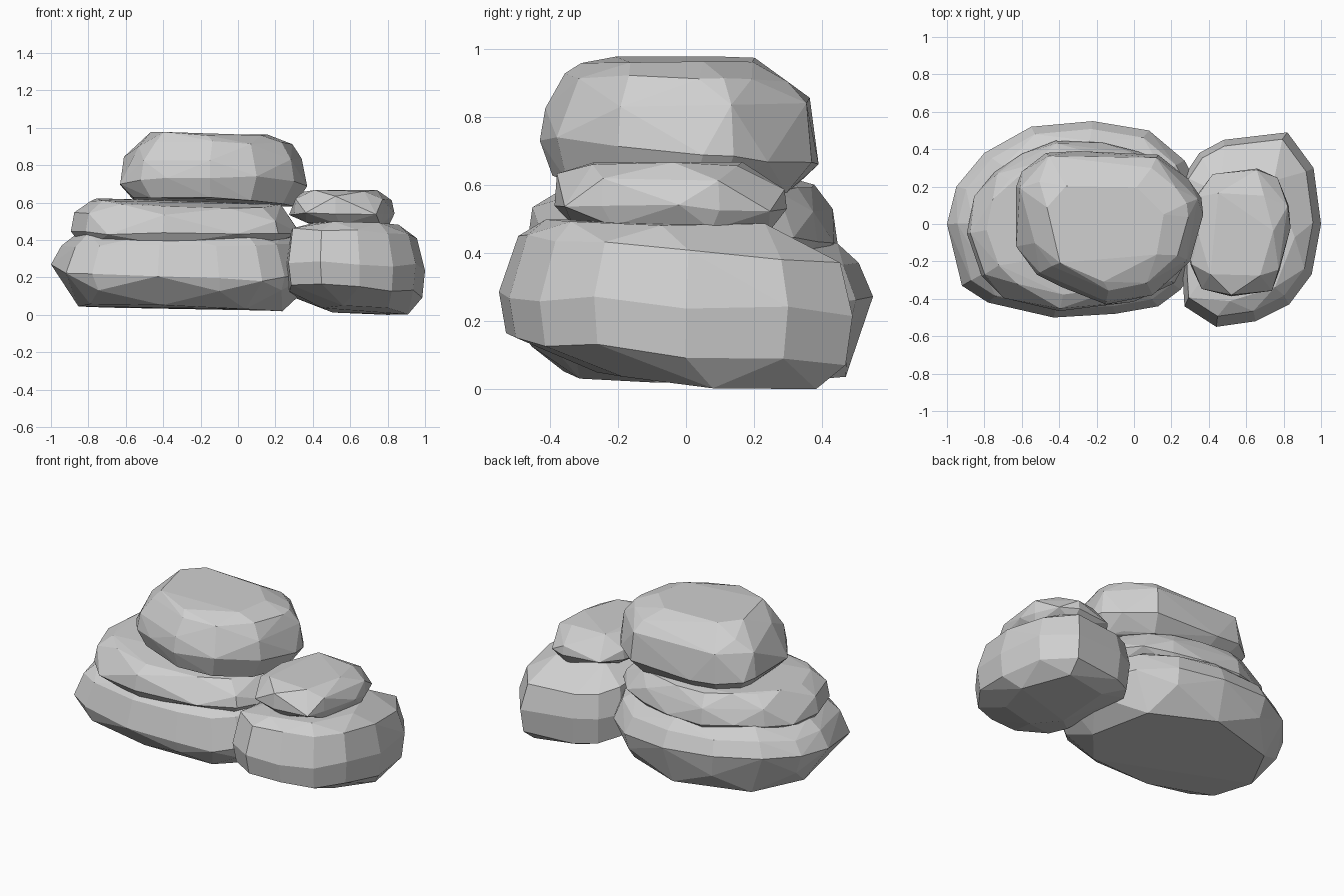
import bpy, bmesh, random
from mathutils import Vector

random.seed(4)
cube = bpy.data.objects.get("Cube")
if cube:
    bpy.data.objects.remove(cube, do_unlink=True)

stone = bpy.data.materials.new("stone_grey")
stone.use_nodes = True
grey = (0.63, 0.63, 0.63, 1)
stone.diffuse_color = grey
stone.node_tree.nodes["Principled BSDF"].inputs["Base Color"].default_value = grey


def rock(name, outline, levels, jitter=0.012):
    """Faceted boulder: the plan outline repeated at several levels, wrapped in a hull.
    level = (z, scale, shift x, shift y, slope x, slope y, every nth outline point)"""
    bm = bmesh.new()
    points = [Vector(p) for p in outline]
    centre = Vector(((min(p.x for p in points) + max(p.x for p in points)) / 2,
                     (min(p.y for p in points) + max(p.y for p in points)) / 2))
    for i, (z, scale, dx, dy, sx, sy, step) in enumerate(levels):
        for p in points[i % step::step]:
            d = (p - centre) * scale + Vector((dx, dy))
            lift = d.x * sx + d.y * sy + random.uniform(-jitter, jitter)
            bm.verts.new((centre.x + d.x, centre.y + d.y, max(0, z + lift)))
    hull = bmesh.ops.convex_hull(bm, input=bm.verts)
    spare = {v for v in hull["geom_interior"] + hull["geom_unused"]
             if isinstance(v, bmesh.types.BMVert)}
    bmesh.ops.delete(bm, geom=list(spare), context="VERTS")
    # Merge nearly flat triangles into broad facets
    bmesh.ops.dissolve_limit(bm, angle_limit=0.06, verts=bm.verts, edges=bm.edges)
    bmesh.ops.recalc_face_normals(bm, faces=bm.faces)
    mesh = bpy.data.meshes.new(name)
    bm.to_mesh(mesh)
    bm.free()
    mesh.materials.append(stone)
    bpy.context.collection.objects.link(bpy.data.objects.new(name, mesh))


# Wide stone at the bottom of the left stack
rock("left_base_rock",
     [(-1, 0), (-.95, .2), (-.8, .38), (-.55, .52), (-.22, .55), (.08, .5), (.27, .34),
      (.4, .1), (.38, -.15), (.25, -.35), (.13, -.44), (-.1, -.48), (-.43, -.5),
      (-.78, -.42), (-.92, -.33)],
     [(.04, .79, 0, .03, -.02, 0, 2), (.15, .95, .01, 0, 0, .03, 2),
      (.24, 1, 0, 0, -.03, .08, 1), (.37, .92, 0, 0, 0, 0, 1), (.44, .8, 0, 0, 0, 0, 2)])

# Flat stone in the middle of the left stack
rock("left_middle_rock",
     [(-.9, -.05), (-.86, .15), (-.75, .28), (-.6, .38), (-.42, .45), (-.17, .44),
      (.03, .39), (.2, .32), (.32, .18), (.34, -.1), (.22, -.32), (0, -.42),
      (-.4, -.47), (-.7, -.4), (-.82, -.28)],
     [(.38, .9, 0, 0, 0, 0, 2), (.44, .99, 0, 0, 0, 0, 1),
      (.52, .96, 0, 0, -.03, 0, 2), (.595, .82, 0, .01, -.03, .02, 1)])

# Tall stone on top of the left stack
rock("left_top_rock",
     [(-.63, .2), (-.63, -.12), (-.52, -.27), (-.38, -.34), (-.15, -.43), (.1, -.38),
      (.3, -.2), (.37, .05), (.36, .14), (.29, .24), (.13, .37), (-.3, .39),
      (-.47, .38), (-.6, .28)],
     [(.61, .86, 0, -.02, -.04, -.05, 1), (.7, 1, 0, 0, 0, -.08, 1),
      (.84, .96, 0, 0, 0, .02, 2), (.91, .82, .01, 0, 0, -.02, 1),
      (.962, .63, -.02, -.03, -.02, 0, 2)])

# Big stone on the right
rock("right_base_rock",
     [(.26, -.28), (.27, -.44), (.44, -.55), (.65, -.52), (.83, -.43), (.95, -.27),
      (1, 0), (.96, .3), (.82, .49), (.48, .45), (.35, .38), (.27, .26)],
     [(.025, .62, .05, .09, -.03, -.08, 2), (.11, .96, 0, 0, -.02, -.08, 1),
      (.25, 1, 0, 0, 0, -.05, 1), (.415, .91, -.01, .01, -.03, -.08, 1),
      (.49, .62, 0, -.06, 0, 0, 2)])

# Small slab resting on the right stone
rock("right_top_slab",
     [(.3, -.22), (.36, -.35), (.52, -.39), (.74, -.36), (.78, -.25), (.84, -.02),
      (.83, .1), (.77, .25), (.66, .3), (.42, .27), (.33, .15), (.27, -.05)],
     [(.48, .83, .02, 0, -.05, -.03, 2), (.535, .99, 0, 0, 0, -.02, 1),
      (.61, .97, 0, 0, .02, -.06, 2), (.662, .7, -.01, -.01, 0, 0, 2)], .008)
